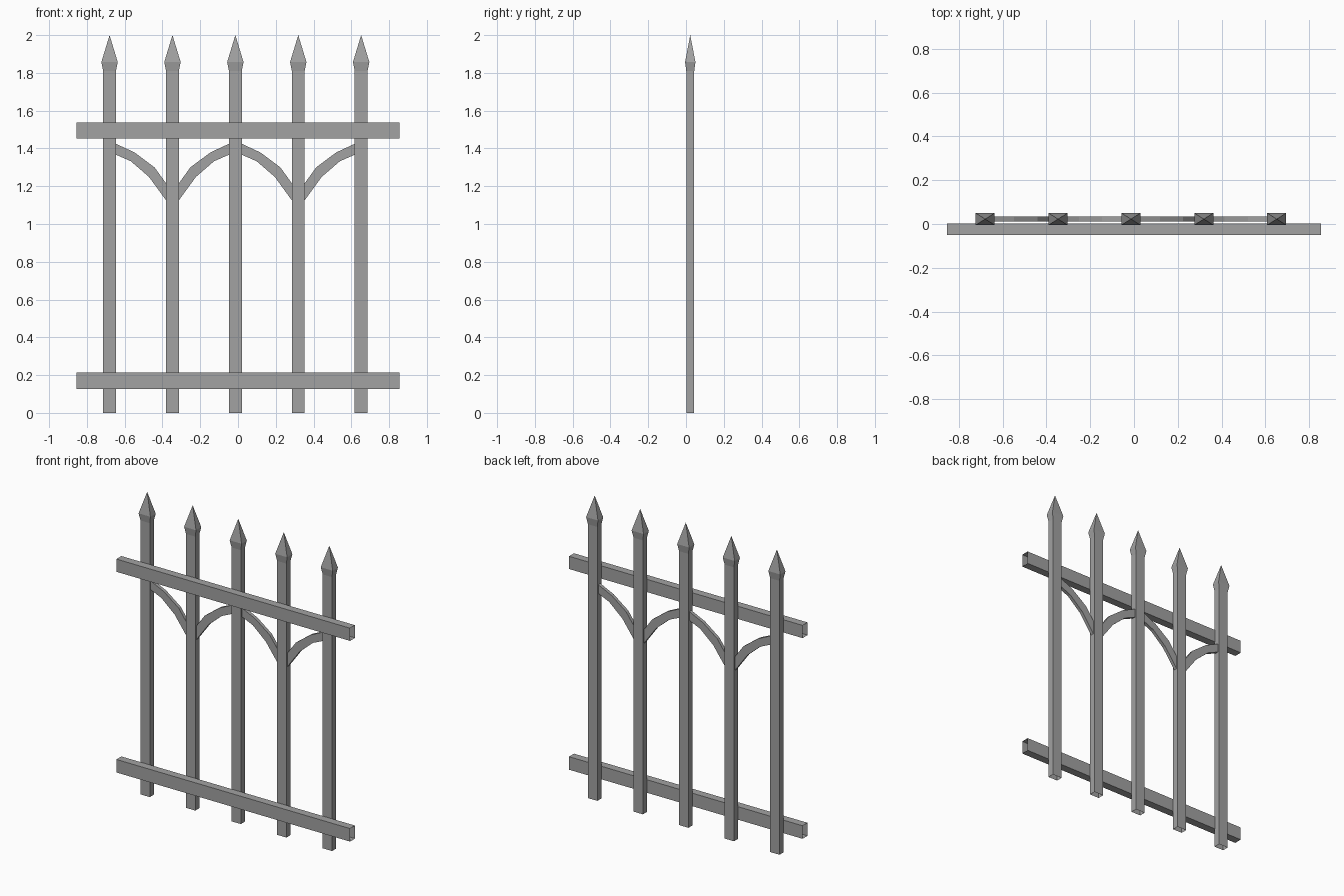
import bpy
import bmesh

cube = bpy.data.objects.get("Cube")
if cube:
    bpy.data.objects.remove(cube, do_unlink=True)

grey = bpy.data.materials.new("iron_grey")
grey.use_nodes = True
grey.diffuse_color = (0.36, 0.36, 0.36, 1)
grey.node_tree.nodes["Principled BSDF"].inputs["Base Color"].default_value = (0.36, 0.36, 0.36, 1)

SPACING, FIRST_X = 0.333, -0.68
PICKET_Y = 0.0225


def finish(name, bm):
    bmesh.ops.recalc_face_normals(bm, faces=bm.faces)
    mesh = bpy.data.meshes.new(name)
    bm.to_mesh(mesh)
    bm.free()
    mesh.materials.append(grey)
    obj = bpy.data.objects.new(name, mesh)
    bpy.context.collection.objects.link(obj)
    return obj


def skin(bm, rings):
    """Join successive rings of four vertices with quads."""
    for a, b in zip(rings, rings[1:]):
        for i in range(4):
            j = (i + 1) % 4
            bm.faces.new((a[i], a[j], b[j], b[i]))


# Picket: open-bottomed post flaring into a pyramid spear tip
def picket(name, x):
    bm = bmesh.new()
    rings = []
    for w, d, z in ((0.034, 0.021, 0), (0.034, 0.021, 1.81), (0.0435, 0.0275, 1.857)):
        rings.append([bm.verts.new((x + sx * w, PICKET_Y + sy * d, z))
                      for sx, sy in ((-1, -1), (1, -1), (1, 1), (-1, 1))])
    skin(bm, rings)
    tip = bm.verts.new((x, PICKET_Y, 2))
    for i in range(4):
        bm.faces.new((rings[-1][i], rings[-1][(i + 1) % 4], tip))
    finish(name, bm)


# Rail: rectangular tube with open ends
def rail(name, bottom, top):
    bm = bmesh.new()
    section = ((-0.05, bottom), (0.002, bottom), (0.002, top), (-0.05, top))
    skin(bm, [[bm.verts.new((x, y, z)) for y, z in section] for x in (-0.854, 0.854)])
    finish(name, bm)


# Arched brace: curved bar rising from a picket to its neighbour
UPPER = ((0.03, 1.21), (0.095, 1.30), (0.201, 1.379), (0.302, 1.426))
LOWER = ((0.03, 1.12), (0.124, 1.249), (0.22, 1.332), (0.302, 1.368))


def brace(name, x, side):
    bm = bmesh.new()
    rings = []
    for (ux, uz), (lx, lz) in zip(UPPER, LOWER):
        rings.append([bm.verts.new((x + side * px, PICKET_Y + dy, pz))
                      for px, pz, dy in ((ux, uz, -0.011), (ux, uz, 0.011),
                                         (lx, lz, 0.011), (lx, lz, -0.011))])
    skin(bm, rings)
    finish(name, bm)


for n in range(5):
    picket(f"picket_{n + 1}", FIRST_X + n * SPACING)

rail("lower_rail", 0.127, 0.213)
rail("upper_rail", 1.453, 1.537)

for n in (1, 3):
    for side, label in ((-1, "right"), (1, "left")):
        brace(f"arch_brace_{n + 1}_{label}", FIRST_X + n * SPACING, side)
